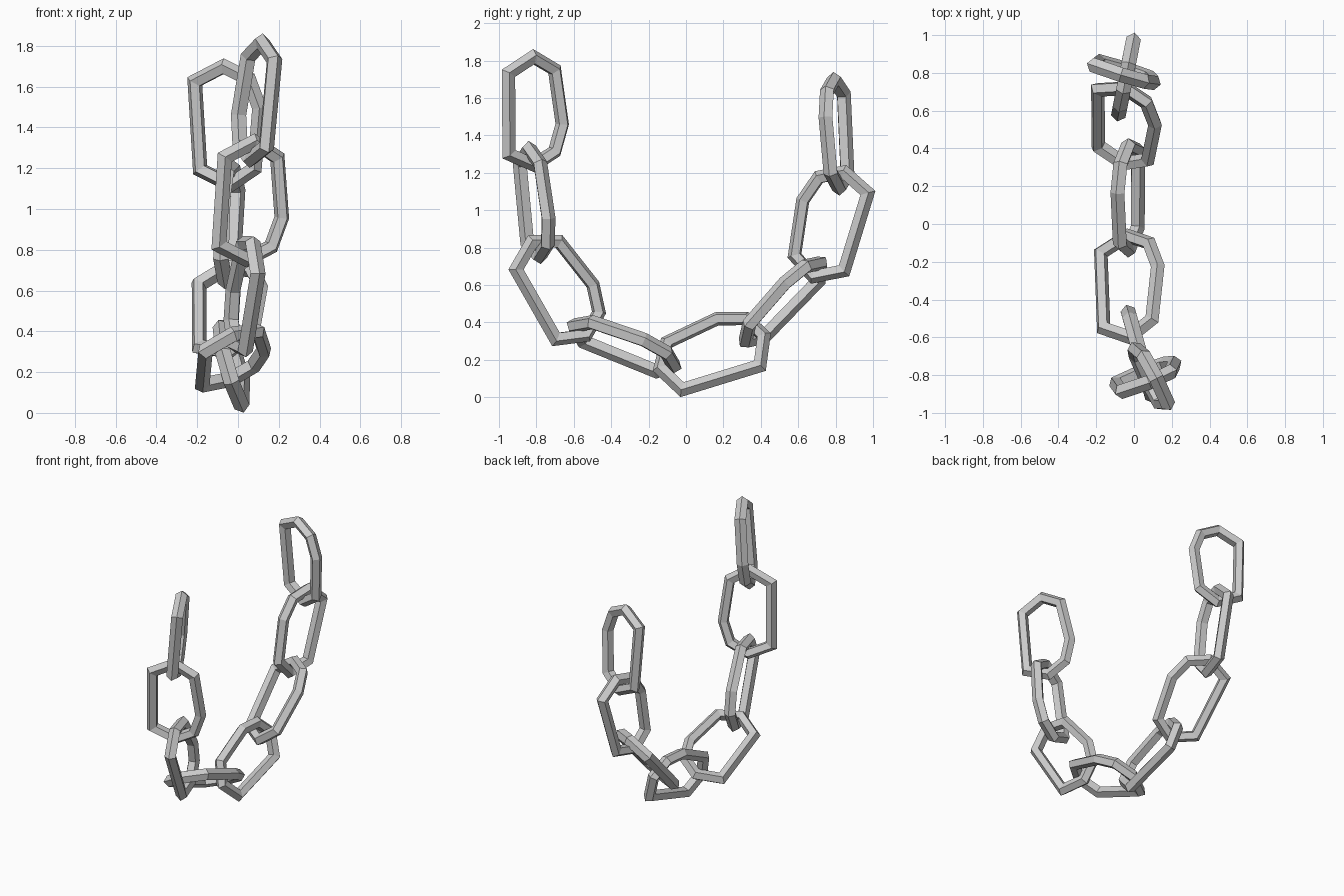
import bpy, math
from mathutils import Vector

if "Cube" in bpy.data.objects:
    bpy.data.objects.remove(bpy.data.objects["Cube"])

# Outer outline of one seven-cornered chain link (u along, v across)
OUTLINE = [Vector(p) for p in [(.33, 0), (.25, .154), (.085, .21), (-.235, .167),
                               (-.333, .005), (-.235, -.184), (.242, -.192)]]
RADIUS = 0.037
SIDES = 5

# Each link: centre, long direction, cross direction
LINKS = [
    ((.09, -.815, 1.53), (-.1, .02, -.99), (-.45, .9, .06)),
    ((.06, -.81, 1.04), (-.05, .1, -.99), (.93, .37, .0)),
    ((.03, -.68, .58), (-.145, .51, -.86), (-.24, .86, .5)),
    ((-.03, -.33, .275), (-.02, .93, -.37), (.92, .14, .36)),
    ((-.03, .14, .24), (0, .951, .309), (-.33, -.309, .951)),
    ((-.05, .52, .51), (.01, .69, .72), (.93, -.25, .25)),
    ((-.045, .765, .925), (.055, .277, .961), (-.19, -.961, .277)),
    ((-.055, .805, 1.41), (-.045, -.05, 1), (.95, -.3, .04)),
]


def make_link(name, centre, along, across):
    c, u = Vector(centre), Vector(along).normalized()
    v = Vector(across)
    v = (v - u * v.dot(u)).normalized()
    w = u.cross(v)
    n = len(OUTLINE)
    verts, faces = [], []
    for i, p in enumerate(OUTLINE):
        # mitred outward direction at the corner
        a = (p - OUTLINE[i - 1]).normalized()
        b = (OUTLINE[(i + 1) % n] - p).normalized()
        na, nb = Vector((a.y, -a.x)), Vector((b.y, -b.x))
        m = (na + nb) / (1 + na.dot(nb))
        if m.dot(p) < 0:
            m = -m
        for k in range(SIDES):
            t = 2 * math.pi * k / SIDES
            q = p + m * RADIUS * (math.cos(t) - 1)
            verts.append(c + u * q.x + v * q.y + w * RADIUS * 1.1 * math.sin(t))
    for i in range(n):
        j = (i + 1) % n
        for k in range(SIDES):
            l = (k + 1) % SIDES
            faces.append((i * SIDES + k, j * SIDES + k, j * SIDES + l, i * SIDES + l))
    mesh = bpy.data.meshes.new(name)
    mesh.from_pydata(verts, [], faces)
    mesh.update()
    obj = bpy.data.objects.new(name, mesh)
    bpy.context.collection.objects.link(obj)


# Hanging chain
for i, link in enumerate(LINKS):
    make_link(f"chain_link_{i + 1}", *link)
